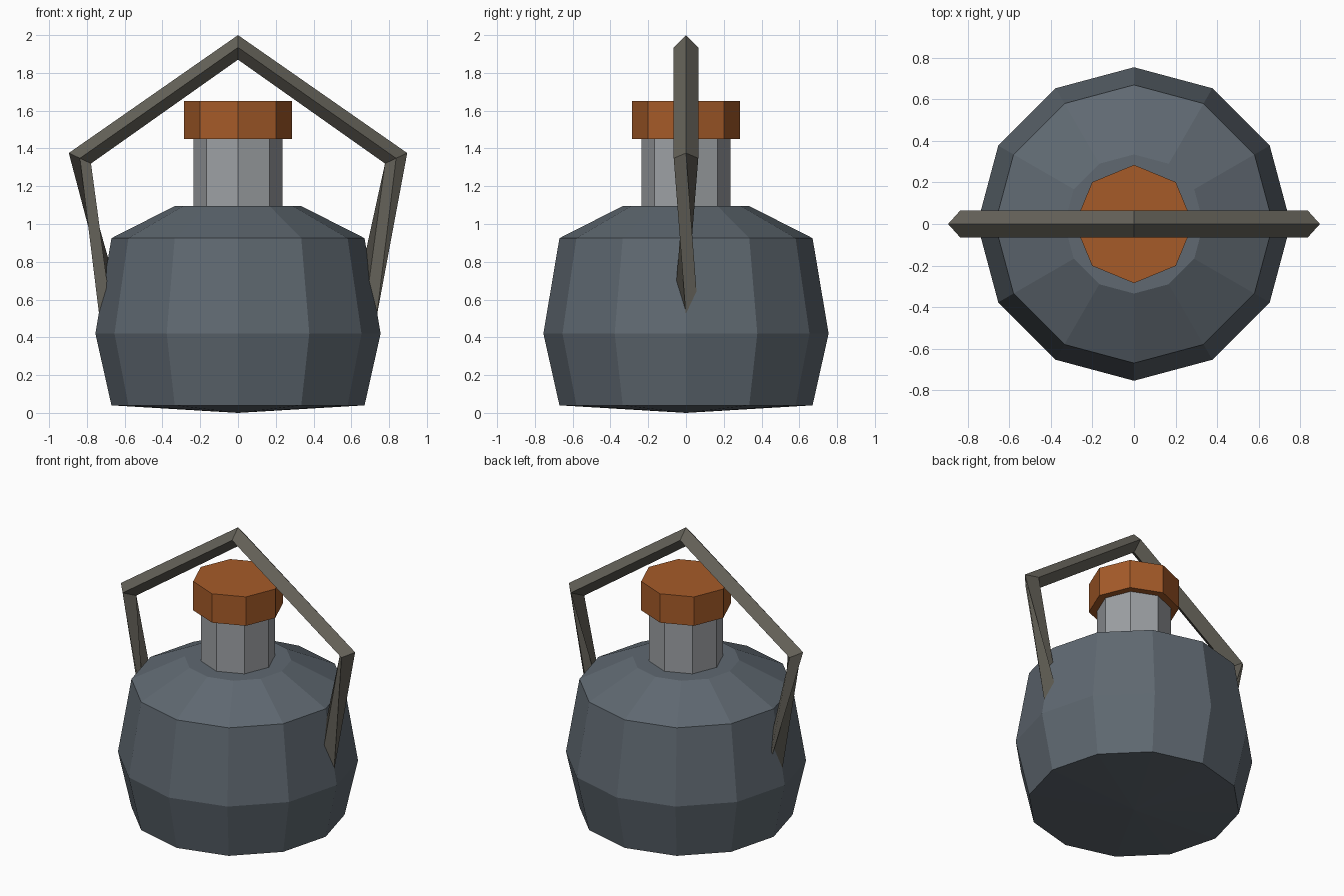
import bpy, bmesh, math
from mathutils import Vector

if "Cube" in bpy.data.objects:
    bpy.data.objects.remove(bpy.data.objects["Cube"])


def finish(name, bm, color):
    bmesh.ops.recalc_face_normals(bm, faces=bm.faces)
    mesh = bpy.data.meshes.new(name)
    bm.to_mesh(mesh)
    bm.free()
    mat = bpy.data.materials.new(name + "_paint")
    mat.diffuse_color = (*color, 1)
    mat.use_nodes = True
    mat.node_tree.nodes["Principled BSDF"].inputs["Base Color"].default_value = mat.diffuse_color
    mesh.materials.append(mat)
    obj = bpy.data.objects.new(name, mesh)
    bpy.context.collection.objects.link(obj)
    return obj


def bridge(bm, rings):
    n = len(rings[0])
    for a, b in zip(rings, rings[1:]):
        for i in range(n):
            j = (i + 1) % n
            bm.faces.new((a[i], a[j], b[j], b[i]))


def lathe(name, profile, sides, color, foot=None):
    """Turn (radius, z) points around z; foot is the height of a pointed base."""
    bm = bmesh.new()
    rings = [[bm.verts.new((r * math.cos(2 * math.pi * i / sides),
                            r * math.sin(2 * math.pi * i / sides), z))
              for i in range(sides)] for r, z in profile]
    bridge(bm, rings)
    bm.faces.new(rings[-1])
    if foot is None:
        bm.faces.new(rings[0])
    else:
        tip = bm.verts.new((0, 0, foot))
        for i in range(sides):
            bm.faces.new((tip, rings[0][(i + 1) % sides], rings[0][i]))
    return finish(name, bm, color)


def square_tube(name, path, radius, color):
    """Four-sided bar along a path; near-vertical ends turn a quarter, twisting the legs."""
    pts = [Vector(p) for p in path]
    bm = bmesh.new()
    rings = []
    for k, p in enumerate(pts):
        t = (pts[min(k + 1, len(pts) - 1)] - pts[max(k - 1, 0)]).normalized()
        up = Vector((0, 0, 1)) if abs(t.z) < 0.95 else Vector((0, 1, 0))
        u = t.cross(up).normalized()
        v = t.cross(u)
        rings.append([bm.verts.new(p + radius * d) for d in (u, v, -u, -v)])
    bridge(bm, rings)
    bm.faces.new(rings[0])
    bm.faces.new(rings[-1])
    return finish(name, bm, color)


# Faceted flask body with a shallow pointed base
lathe("body", [(0.67, 0.04), (0.755, 0.42), (0.67, 0.925), (0.335, 1.095)],
      12, (0.115, 0.14, 0.165), foot=0.0)

# Neck and stopper
lathe("neck", [(0.235, 1.05), (0.235, 1.47)], 8, (0.34, 0.355, 0.375))
lathe("stopper", [(0.285, 1.45), (0.285, 1.65)], 8, (0.38, 0.105, 0.022))

# Carrying handle
left = [(-0.67, 0, 0.52), (-0.837, 0, 1.348)]
right = [(-x, y, z) for x, y, z in reversed(left)]
square_tube("handle", left + [(0, 0, 1.935)] + right, 0.065, (0.13, 0.122, 0.1))
